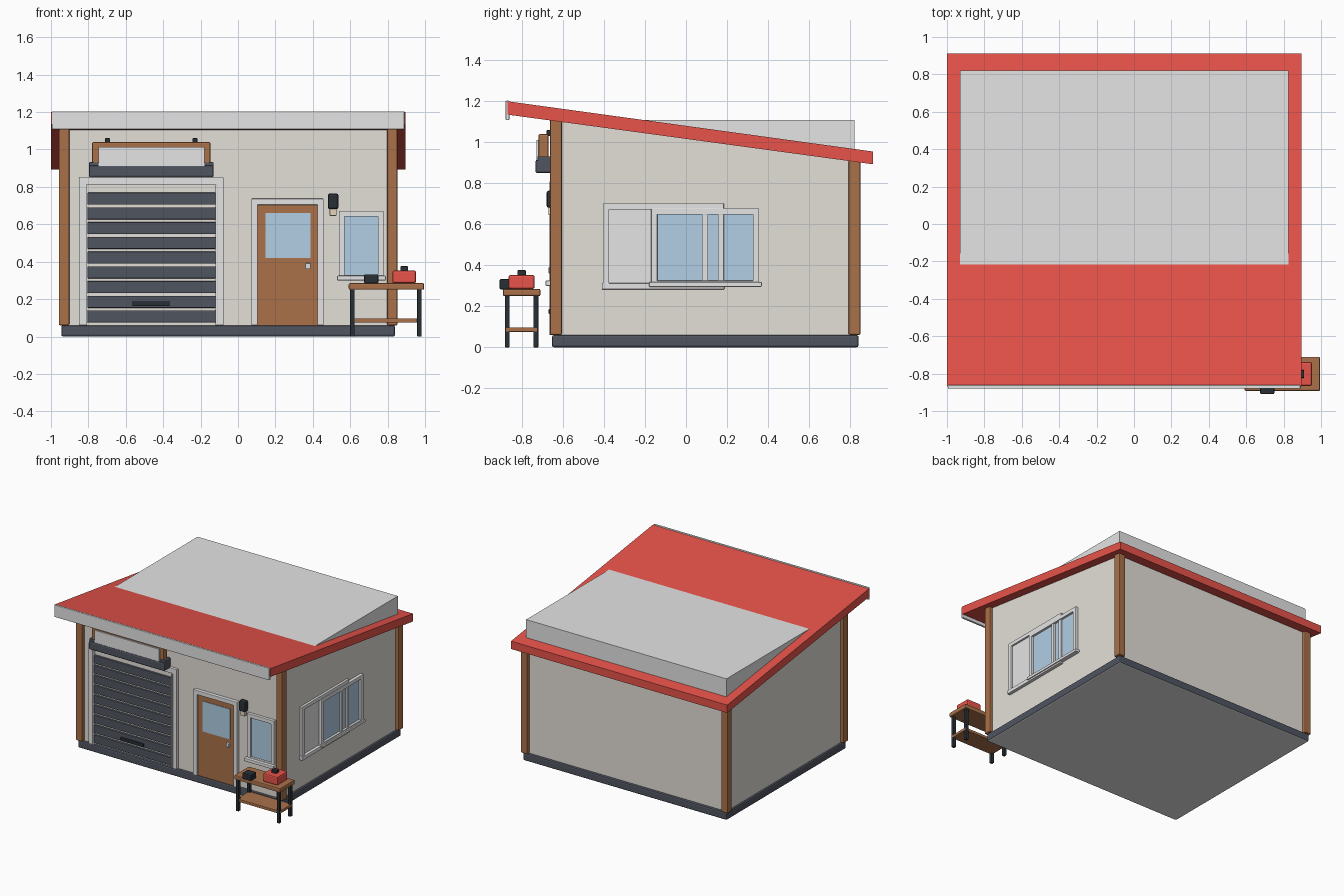
import bpy, bmesh

cube = bpy.data.objects.get("Cube")
if cube:
    bpy.data.objects.remove(cube, do_unlink=True)


def material(name, r, g, b):
    mat = bpy.data.materials.new(name)
    mat.use_nodes = True
    mat.diffuse_color = (r, g, b, 1)
    mat.node_tree.nodes["Principled BSDF"].inputs["Base Color"].default_value = (r, g, b, 1)
    return mat


GREY = material("light grey", .78, .78, .78)
WALL = material("warm wall grey", .775, .745, .69)
RED = material("roof red", .83, .09, .07)
BROWN = material("timber brown", .40, .165, .068)
SLATE = material("dark slate", .08, .09, .118)
BLACK = material("black metal", .022, .028, .036)
GLASS = material("pale blue glass", .44, .62, .78)
METAL = material("bright metal", .70, .76, .82)
CREAM = material("cream", .77, .66, .50)

# Wall planes: right, left, front, back
RIGHT, LEFT, FRONT, BACK = -.93, .825, -.635, .822
FLOOR = .06


def finish(bm, name, mat, bevel=0):
    bmesh.ops.recalc_face_normals(bm, faces=bm.faces)
    mesh = bpy.data.meshes.new(name)
    bm.to_mesh(mesh)
    bm.free()
    mesh.materials.append(mat)
    ob = bpy.data.objects.new(name, mesh)
    bpy.context.collection.objects.link(ob)
    if bevel:
        mod = ob.modifiers.new("soft_edges", 'BEVEL')
        mod.width = bevel
        mod.segments = 2
    return ob


def box(name, mat, x, y, z, bevel=0):
    """Box from (low, high) pairs on each axis."""
    bm = bmesh.new()
    bmesh.ops.create_cube(bm, size=1)
    for v in bm.verts:
        v.co = [sum(r) / 2 + c * (r[1] - r[0]) for c, r in zip(v.co, (x, y, z))]
    return finish(bm, name, mat, bevel)


def side_prism(name, mat, profile, x):
    """Extrude a (y, z) profile across x."""
    bm = bmesh.new()
    face = bm.faces.new([bm.verts.new((x[0], y, z)) for y, z in profile])
    new = bmesh.ops.extrude_face_region(bm, geom=[face])["geom"]
    bmesh.ops.translate(bm, vec=(x[1] - x[0], 0, 0),
                        verts=[g for g in new if isinstance(g, bmesh.types.BMVert)])
    return finish(bm, name, mat)


def on_wall(name, mat, wall, u, z, depth, bevel=0):
    """Box standing out from the front or left wall by a depth range."""
    if wall == "front":
        return box(name, mat, u, (FRONT - depth[1], FRONT - depth[0]), z, bevel)
    return box(name, mat, (LEFT + depth[0], LEFT + depth[1]), u, z, bevel)


def frame(name, wall, u, z, w, depth, bottom=True):
    """Trim around an opening, given its outer size and bar width."""
    on_wall(name + "_jamb_a", GREY, wall, (u[0], u[0] + w), z, depth, .003)
    on_wall(name + "_jamb_b", GREY, wall, (u[1] - w, u[1]), z, depth, .003)
    on_wall(name + "_head", GREY, wall, u, (z[1] - w, z[1]), depth, .003)
    if bottom:
        on_wall(name + "_foot", GREY, wall, u, (z[0], z[0] + w), depth, .003)


# Base slab with a pale underside
slab = box("base_slab", SLATE, (-.945, .84), (-.654, .842), (0, FLOOR), .01)
slab.data.materials.append(GREY)
for poly in slab.data.polygons:
    poly.material_index = int(poly.normal.z < -.5)

# Walls, sloping roof, raised roof block and front fascia
side_prism("walls", WALL, [(FRONT, .03), (BACK, .03), (BACK, .93), (FRONT, 1.12)], (RIGHT, LEFT))
side_prism("roof", RED, [(-.87, 1.2), (-.87, 1.135), (.912, .893), (.912, .955)], (-1, .895))
side_prism("roof_block", GREY, [(-.3, 1.11), (BACK, 1.11), (BACK, .94), (-.3, 1.1)], (RIGHT, LEFT))
box("front_fascia", GREY, (-.995, .89), (-.88, -.862), (1.108, 1.203), .004)

# Corner posts
for side, px in (("right", RIGHT), ("left", LEFT)):
    for end, py, top in (("front", FRONT, 1.11), ("back", BACK, .91)):
        box(f"{end}_{side}_post", BROWN, (px - .028, px + .028), (py - .029, py + .029),
            (FLOOR, top), .007)

# Garage door
frame("garage_trim", "front", (-.85, -.077), (FLOOR, .85), .04, (0, .025), False)
for u in ((-.818, -.806), (-.121, -.109)):
    on_wall("garage_rail", GREY, "front", u, (FLOOR, .81), (0, .032), .002)
for i in range(9):
    zc = .107 + i * .0787
    on_wall("garage_slat", SLATE, "front", (-.805, -.12), (zc - .032, zc + .032), (0, .02), .004)
on_wall("garage_handle", BLACK, "front", (-.565, -.365), (.162, .187), (.015, .035), .004)

# Sign box over the garage door
on_wall("sign_frame", BROWN, "front", (-.78, -.147), (.91, 1.04), (.035, .085), .008)
on_wall("sign_panel", GREY, "front", (-.745, -.18), (.9, 1.012), (.08, .095))
on_wall("sign_tray", SLATE, "front", (-.797, -.13), (.85, .915), (.02, .1), .01)
for u in ((-.797, -.745), (-.18, -.13)):
    on_wall("sign_tray_end", SLATE, "front", u, (.86, .932), (.02, .09), .006)
for u in (-.697, -.23):
    on_wall("sign_bracket", BLACK, "front", (u - .013, u + .013), (1.03, 1.06), (0, .045), .003)

# Entrance door
frame("door_trim", "front", (.072, .457), (FLOOR, .737), .033, (0, .03), False)
on_wall("door", BROWN, "front", (.105, .43), (FLOOR, .705), (0, .015))
on_wall("door_glass", GLASS, "front", (.147, .388), (.42, .66), (.013, .019))
on_wall("door_handle", METAL, "front", (.36, .388), (.36, .392), (.013, .035), .004)

# Wall lamp
on_wall("lamp_body", BLACK, "front", (.48, .537), (.68, .765), (0, .045), .012)
on_wall("lamp_bulb", CREAM, "front", (.49, .527), (.645, .685), (.008, .036), .004)

# Front window
frame("front_window", "front", (.54, .778), (.3, .672), .03, (0, .025))
on_wall("front_window_glass", GLASS, "front", (.57, .75), (.325, .645), (0, .008))
on_wall("front_window_sill", GREY, "front", (.53, .79), (.3, .325), (0, .05), .004)

# Two overlapping sliding windows on the left wall
frame("rear_sash", "left", (-.405, .185), (.283, .702), .03, (0, .02))
on_wall("rear_sash_sill", GREY, "left", (-.41, .187), (.282, .312), (0, .028), .004)
on_wall("rear_sash_panel", GREY, "left", (-.375, -.17), (.31, .675), (0, .006))
frame("front_sash", "left", (-.17, .357), (.295, .677), .03, (0, .026))
on_wall("front_sash_sill", GREY, "left", (-.18, .37), (.295, .318), (0, .036), .004)
on_wall("front_sash_mullion", GREY, "left", (.078, .107), (.315, .65), (0, .023), .003)
on_wall("front_sash_glass", GLASS, "left", (-.14, .327), (.315, .647), (0, .008))

# Workbench
box("bench_top", BROWN, (.592, .995), (-.893, -.71), (.25, .285), .007)
box("bench_shelf", BROWN, (.605, .982), (-.88, -.725), (.075, .097), .003)
for lx in (.612, .97):
    for ly in (-.872, -.732):
        box("bench_leg", BLACK, (lx - .012, lx + .012), (ly - .012, ly + .012), (0, .255), .003)

# Toolbox and vise on the bench
box("toolbox", RED, (.825, .952), (-.866, -.738), (.285, .353), .01)
box("toolbox_handle", BLACK, (.868, .91), (-.823, -.781), (.35, .376), .004)
box("vise", BLACK, (.675, .75), (-.91, -.84), (.283, .332), .006)
